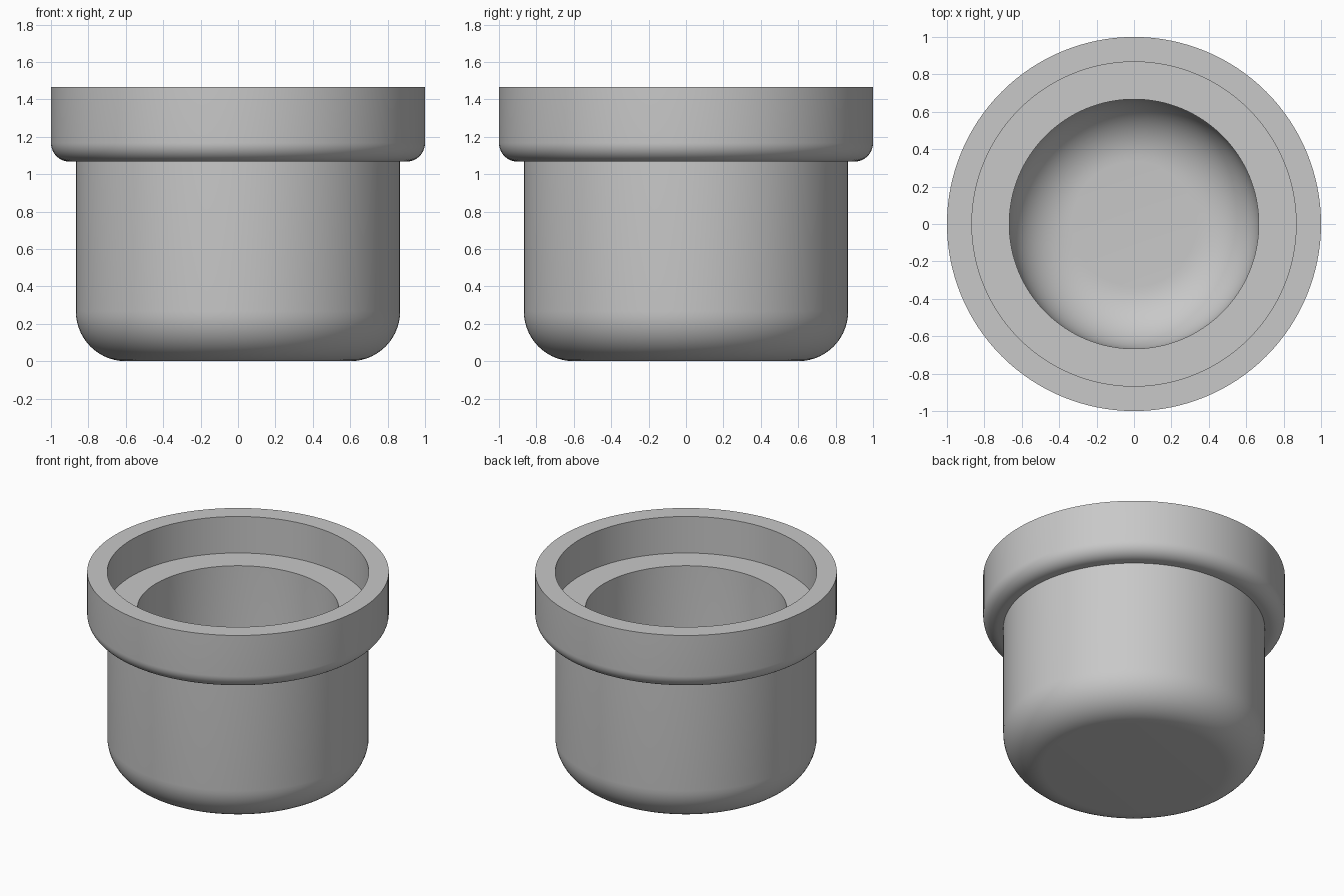
import bpy
import bmesh
from math import cos, sin, pi, tau, radians

cube = bpy.data.objects.get("Cube")
if cube:
    bpy.data.objects.remove(cube)

SEGMENTS = 128
BODY_R, RIM_R, HOLE_R = 0.867, 1.0, 0.667
TOP_Z, RIM_Z, LEDGE_Z, FLOOR_Z = 1.467, 1.067, 1.2, 0.2

# Plain grey material
grey = bpy.data.materials.new("grey")
grey.use_nodes = True
colour = (0.58, 0.58, 0.58, 1)
grey.diffuse_color = colour
grey.node_tree.nodes["Principled BSDF"].inputs["Base Color"].default_value = colour


def arc(r, z, radius, start, end, steps=14):
    """Quarter-round points about a centre in the radius/height plane."""
    angles = [start + (end - start) * i / steps for i in range(steps + 1)]
    return [(r + radius * cos(a), z + radius * sin(a)) for a in angles]


def lathe(name, profile):
    """Revolve a radius/height profile about the z axis."""
    bm = bmesh.new()
    verts = [bm.verts.new((r, 0, z)) for r, z in profile]
    edges = [bm.edges.new(pair) for pair in zip(verts, verts[1:])]
    bmesh.ops.spin(bm, geom=verts + edges, axis=(0, 0, 1), cent=(0, 0, 0),
                   angle=tau, steps=SEGMENTS, use_merge=False)
    bmesh.ops.remove_doubles(bm, verts=bm.verts, dist=0.0001)
    bmesh.ops.recalc_face_normals(bm, faces=bm.faces)
    mesh = bpy.data.meshes.new(name)
    bm.to_mesh(mesh)
    bm.free()
    mesh.materials.append(grey)
    obj = bpy.data.objects.new(name, mesh)
    bpy.context.collection.objects.link(obj)
    bpy.ops.object.select_all(action="DESELECT")
    obj.select_set(True)
    bpy.context.view_layer.objects.active = obj
    bpy.ops.object.shade_smooth_by_angle(angle=radians(30))
    return obj


# Rounded base, body wall and flanged rim
outside = [(0, 0)]
outside += arc(BODY_R - 0.267, 0.267, 0.267, -pi / 2, 0)
outside += [(BODY_R, RIM_Z)]
outside += arc(RIM_R - 0.1, RIM_Z + 0.1, 0.1, -pi / 2, 0)
outside += [(RIM_R, TOP_Z)]

# Stepped seat and round-bottomed well
inside = [(BODY_R, TOP_Z), (BODY_R, LEDGE_Z), (HOLE_R, LEDGE_Z)]
inside += arc(HOLE_R / 2, FLOOR_Z + HOLE_R / 2, HOLE_R / 2, 0, -pi / 2)
inside += [(0, FLOOR_Z)]

lathe("flanged_cup", outside + inside)
